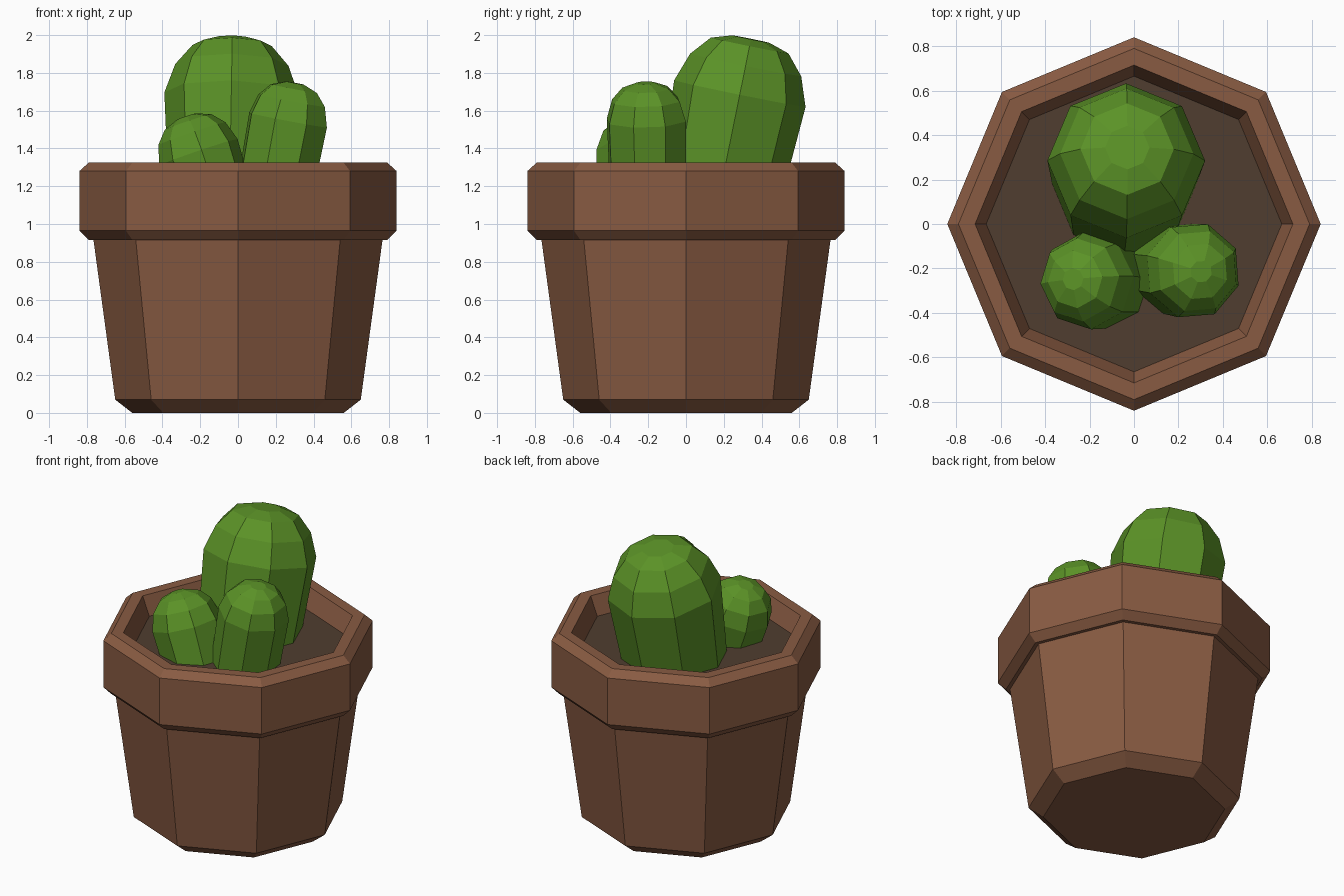
import bpy
import bmesh
import math
from mathutils import Matrix, Vector

SIDES = 8

cube = bpy.data.objects.get("Cube")
if cube:
    bpy.data.objects.remove(cube, do_unlink=True)


def material(name, rgb):
    mat = bpy.data.materials.new(name)
    mat.use_nodes = True
    mat.diffuse_color = (*rgb, 1)
    mat.node_tree.nodes["Principled BSDF"].inputs["Base Color"].default_value = (*rgb, 1)
    return mat


def lathe(name, profile, mat, cap_start=True, cap_end=True, turn=0, matrix=None):
    """Spin (radius, height) pairs into a flat-faced eight-sided solid."""
    bm = bmesh.new()
    rings = []
    for radius, height in profile:
        ring = []
        for i in range(SIDES):
            a = math.radians(turn) + math.tau * i / SIDES
            ring.append(bm.verts.new((radius * math.cos(a), radius * math.sin(a), height)))
        rings.append(ring)
    for low, high in zip(rings, rings[1:]):
        for i in range(SIDES):
            j = (i + 1) % SIDES
            bm.faces.new((low[i], low[j], high[j], high[i]))
    if cap_start:
        bm.faces.new(rings[0][::-1])
    if cap_end:
        bm.faces.new(rings[-1])
    if matrix:
        bm.transform(matrix)
    mesh = bpy.data.meshes.new(name)
    bm.to_mesh(mesh)
    bm.free()
    mesh.materials.append(mat)
    obj = bpy.data.objects.new(name, mesh)
    bpy.context.collection.objects.link(obj)
    return obj


def cactus(name, base, shoulder, base_radius, dome, turn):
    """Leaning stem from base to shoulder, topped by a faceted dome."""
    base, shoulder = Vector(base), Vector(shoulder)
    axis = shoulder - base
    lean = Vector((0, 0, 1)).rotation_difference(axis).to_matrix().to_4x4()
    profile = [(base_radius, -axis.length)] + dome
    lathe(name, profile, green, turn=turn, matrix=Matrix.Translation(shoulder) @ lean)


clay = material("terracotta brown", (0.25, 0.105, 0.055))
earth = material("dark soil", (0.08, 0.047, 0.029))
green = material("cactus green", (0.105, 0.29, 0.02))

# Pot: bevelled foot, tapered body, overhanging rim and inner wall
lathe("pot", [
    (0.56, 0), (0.65, 0.07), (0.765, 0.915), (0.79, 0.915), (0.84, 0.965),
    (0.84, 1.28), (0.79, 1.325), (0.715, 1.325), (0.665, 1.2),
], clay, cap_end=False)

# Soil filling the pot
lathe("soil", [(0.64, 1.14), (0.665, 1.2)], earth)

# Three leaning cactus stems
small_dome = [(0.22, 0), (0.188, 0.105), (0.13, 0.17), (0.05, 0.2)]
cactus("large_cactus", (-0.045, 0.165, 1.1), (-0.035, 0.285, 1.69), 0.32,
       [(0.355, 0), (0.3, 0.155), (0.21, 0.26), (0.1, 0.295)], 0)
cactus("medium_cactus", (0.18, -0.2, 1.1), (0.265, -0.21, 1.55), 0.21, small_dome, -18)
cactus("small_cactus", (-0.115, -0.265, 1.1), (-0.21, -0.255, 1.38), 0.205, small_dome, 5)
